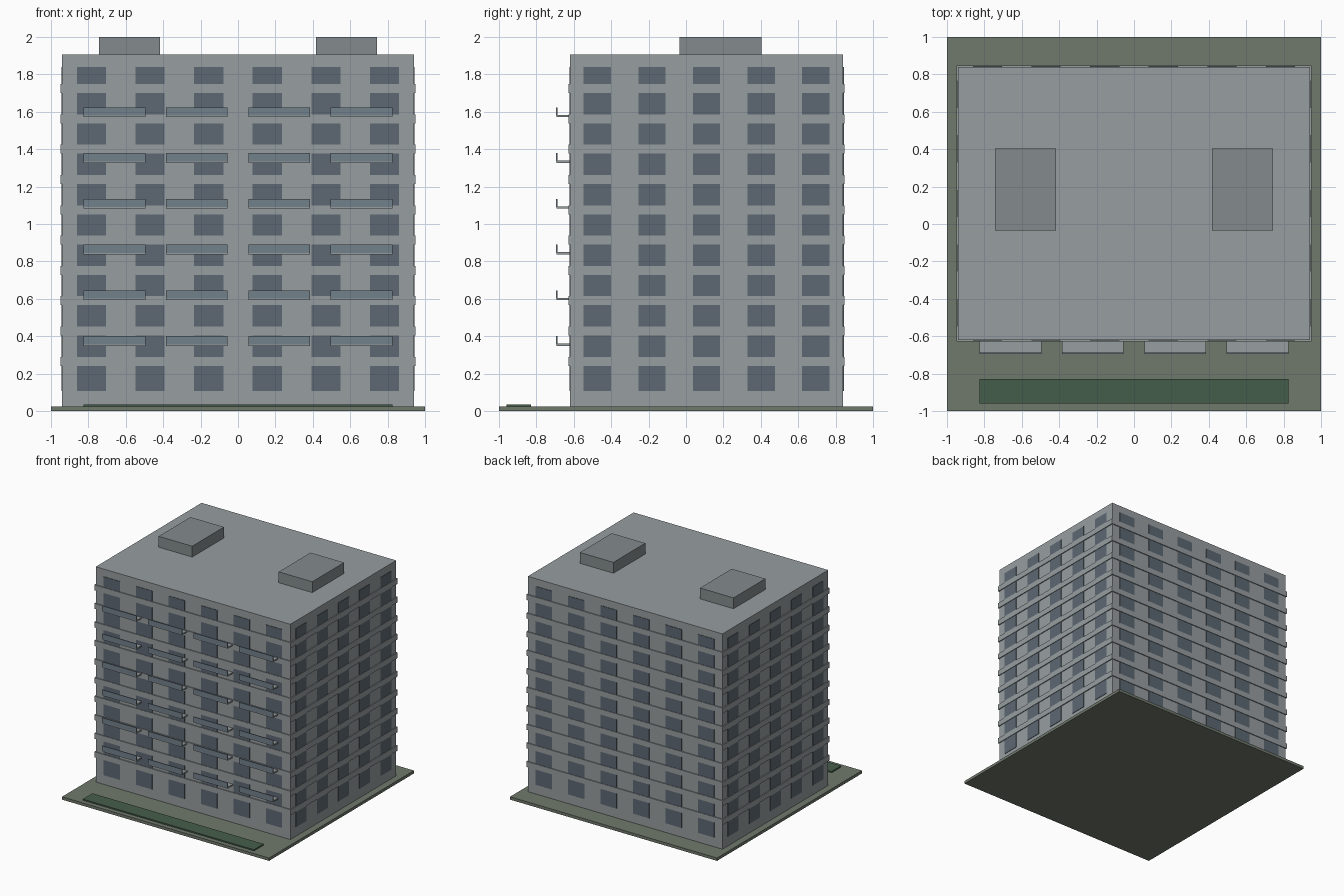
import bpy

if "Cube" in bpy.data.objects:
    bpy.data.objects.remove(bpy.data.objects["Cube"])

def material(name, rgb):
    m = bpy.data.materials.new(name)
    m.diffuse_color = (*rgb, 1)
    m.use_nodes = True
    m.node_tree.nodes["Principled BSDF"].inputs["Base Color"].default_value = m.diffuse_color
    return m

WALL = material("concrete", (0.31, 0.34, 0.35))
GLASS = material("window_glass", (0.11, 0.14, 0.17))
RAIL = material("railing_glass", (0.17, 0.22, 0.26))
ROOF = material("roof_grey", (0.23, 0.26, 0.27))
LAWN = material("lawn", (0.16, 0.19, 0.15))
HEDGE = material("hedge_green", (0.06, 0.11, 0.07))

def box(name, x, y, z, mat):
    """Box from (min, max) ranges on each axis."""
    bpy.ops.mesh.primitive_cube_add(
        size=1, location=[(a + b) / 2 for a, b in (x, y, z)])
    ob = bpy.context.object
    ob.name = name
    ob.scale = [b - a for a, b in (x, y, z)]
    bpy.ops.object.transform_apply(location=False, rotation=False, scale=True)
    ob.data.materials.append(mat)
    return ob

X, Y0, Y1 = 0.94, -0.62, 0.84      # wall planes
OUT_GLASS, OUT_BAND = 0.004, 0.008  # how far parts stand proud
GROUND, TOP = 0.025, 1.905

# Site and main block
box("site_slab", (-1, 1), (-1, 1), (0, GROUND), LAWN)
box("hedge", (-0.827, 0.827), (-0.96, -0.828), (GROUND, 0.036), HEDGE)
box("building_block", (-X, X), (Y0, Y1), (GROUND, TOP), WALL)

# Floor bands wrapping the block
for i in range(10):
    z = 0.266 + i * 0.162
    box("floor_band", (-X - OUT_BAND, X + OUT_BAND),
        (Y0 - OUT_BAND, Y1 + OUT_BAND), (z - 0.024, z + 0.024), WALL)

# Window columns, divided into storeys by the bands
WZ = (0.107, 1.84)
for i in range(6):
    c = (i - 2.5) * 2 * X / 6
    xr = (c - 0.078, c + 0.078)
    box("front_windows", xr, (Y0 - OUT_GLASS, Y0 + 0.01), WZ, GLASS)
    box("back_windows", xr, (Y1 - 0.01, Y1 + OUT_GLASS), WZ, GLASS)
for i in range(5):
    c = (Y0 + Y1) / 2 + (i - 2) * (Y1 - Y0) / 5
    yr = (c - 0.073, c + 0.073)
    box("left_windows", (-X - OUT_GLASS, -X + 0.01), yr, WZ, GLASS)
    box("right_windows", (X - 0.01, X + OUT_GLASS), yr, WZ, GLASS)

# Front balconies: slab plus parapet
for row in range(6):
    z = 0.349 + row * 0.2444
    for col in range(4):
        c = (col - 1.5) * 0.44
        xr = (c - 0.165, c + 0.165)
        box("balcony_slab", xr, (-0.692, Y0), (z, z + 0.012), WALL)
        box("balcony_railing", xr, (-0.695, -0.688), (z + 0.008, z + 0.052), RAIL)

# Rooftop plant rooms
for s in (-1, 1):
    box("plant_room", (s * 0.58 - 0.162, s * 0.58 + 0.162),
        (-0.035, 0.404), (TOP, 2.0), ROOF)
